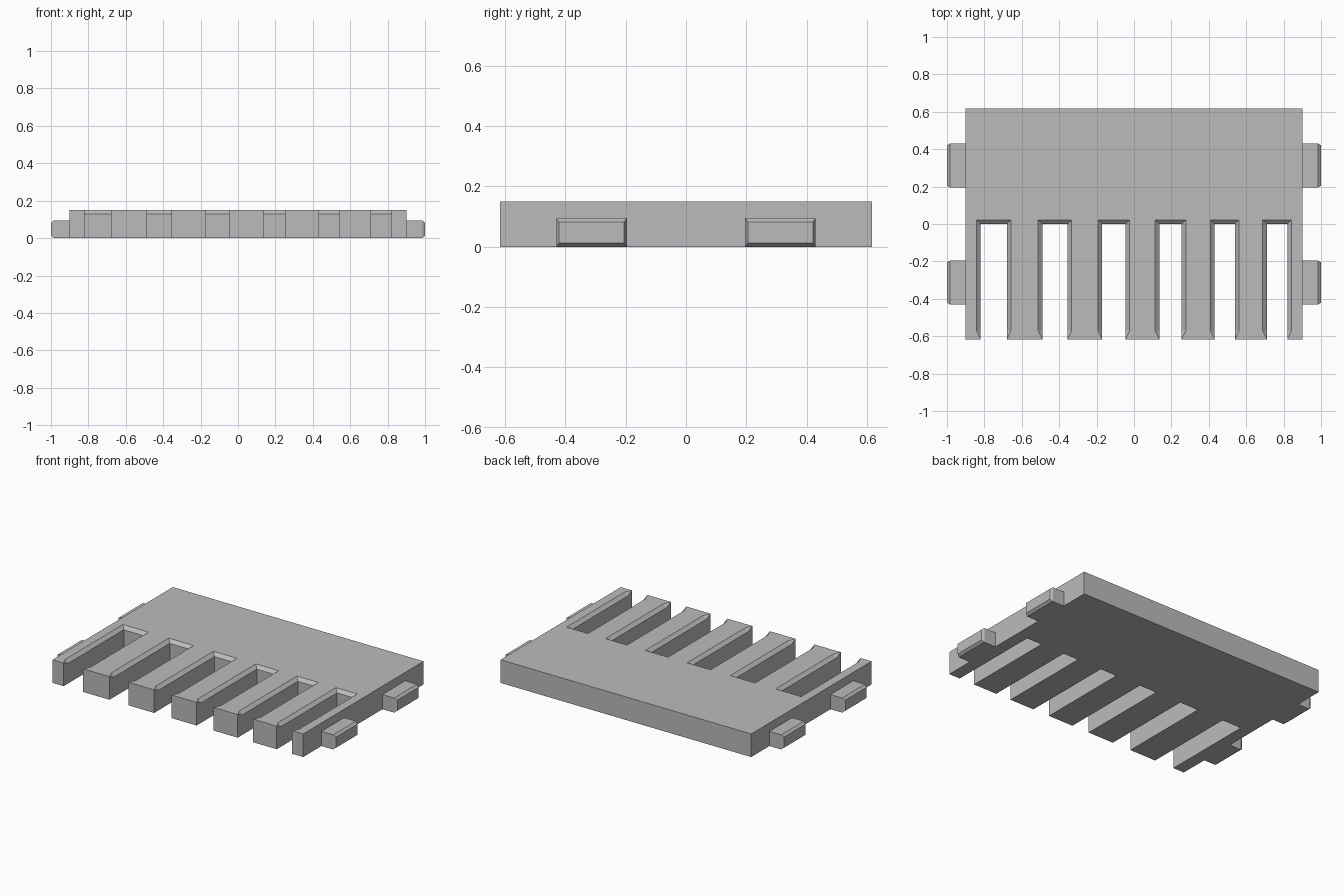
import bpy, bmesh

cube = bpy.data.objects.get("Cube")
if cube:
    bpy.data.objects.remove(cube, do_unlink=True)

grey = bpy.data.materials.new("plain_grey")
grey.use_nodes = True
colour = (0.5, 0.5, 0.5, 1)
grey.diffuse_color = colour
grey.node_tree.nodes["Principled BSDF"].inputs["Base Color"].default_value = colour

HALF_X, HALF_Y, TOP = 0.9, 0.617, 0.15
RIM, RIM_Z, RIM_END = 0.022, 0.13, -0.57
SLOTS = [(-0.82, -0.68), (-0.49, -0.355), (-0.17, -0.045),
         (0.135, 0.255), (0.43, 0.54), (0.71, 0.82)]


def finish(name, bm):
    bmesh.ops.recalc_face_normals(bm, faces=bm.faces)
    mesh = bpy.data.meshes.new(name)
    bm.to_mesh(mesh)
    bm.free()
    mesh.materials.append(grey)
    obj = bpy.data.objects.new(name, mesh)
    bpy.context.collection.objects.link(obj)
    return obj


# Slotted plate: outline walked along the front, adding each slot's walls and rim
bm = bmesh.new()


def row(points, z):
    return [bm.verts.new((x, y, z)) for x, y in points]


low = row([(-HALF_X, -HALF_Y)], 0)
high = row([(-HALF_X, -HALF_Y)], TOP)
for a, b in SLOTS:
    floor = row([(a, -HALF_Y), (a, 0), (b, 0), (b, -HALF_Y)], 0)
    mid = row([(a, RIM_END), (a, 0), (b, 0), (b, RIM_END)], RIM_Z)
    rim = row([(a, -HALF_Y), (a - RIM, RIM_END), (a - RIM, RIM), (b + RIM, RIM),
               (b + RIM, RIM_END), (b, -HALF_Y)], TOP)
    bm.faces.new((low[-1], floor[0], rim[0], high[-1]))            # finger tip
    bm.faces.new((floor[0], floor[1], mid[1], mid[0], rim[0]))     # slot walls
    bm.faces.new((floor[1], floor[2], mid[2], mid[1]))
    bm.faces.new((floor[2], floor[3], rim[5], mid[3], mid[2]))
    for i in range(3):                                             # sloped rim
        bm.faces.new((mid[i], mid[i + 1], rim[i + 2], rim[i + 1]))
    bm.faces.new((rim[0], mid[0], rim[1]))                         # rim ends
    bm.faces.new((rim[5], rim[4], mid[3]))
    low += floor
    high += rim
corners = [(HALF_X, -HALF_Y), (HALF_X, HALF_Y), (-HALF_X, HALF_Y)]
low += row(corners, 0)
high += row(corners, TOP)
for i in (-4, -3, -2, -1):                                         # outer sides
    j = i + 1
    bm.faces.new((low[i], low[j], high[j], high[i]))
bm.faces.new(low)
bm.faces.new(high)
finish("slotted_plate", bm)


# Side tabs: blocks with a bevelled outer end
def tab(name, side, y):
    bm = bmesh.new()
    loops = []
    for x, half_w, z0, z1 in ((0.9, 0.117, 0, 0.095), (0.984, 0.117, 0, 0.095),
                              (1.0, 0.108, 0.013, 0.082)):
        loops.append([bm.verts.new((side * x, y + dy, z)) for dy, z in
                      ((-half_w, z0), (half_w, z0), (half_w, z1), (-half_w, z1))])
    for p, q in zip(loops, loops[1:]):
        for i in range(4):
            j = (i + 1) % 4
            bm.faces.new((p[i], p[j], q[j], q[i]))
    bm.faces.new(loops[0])
    bm.faces.new(loops[-1])
    finish(name, bm)


for side, side_name in ((1, "left"), (-1, "right")):
    for y, end in ((-0.313, "front"), (0.313, "back")):
        tab(f"{end}_{side_name}_tab", side, y)
